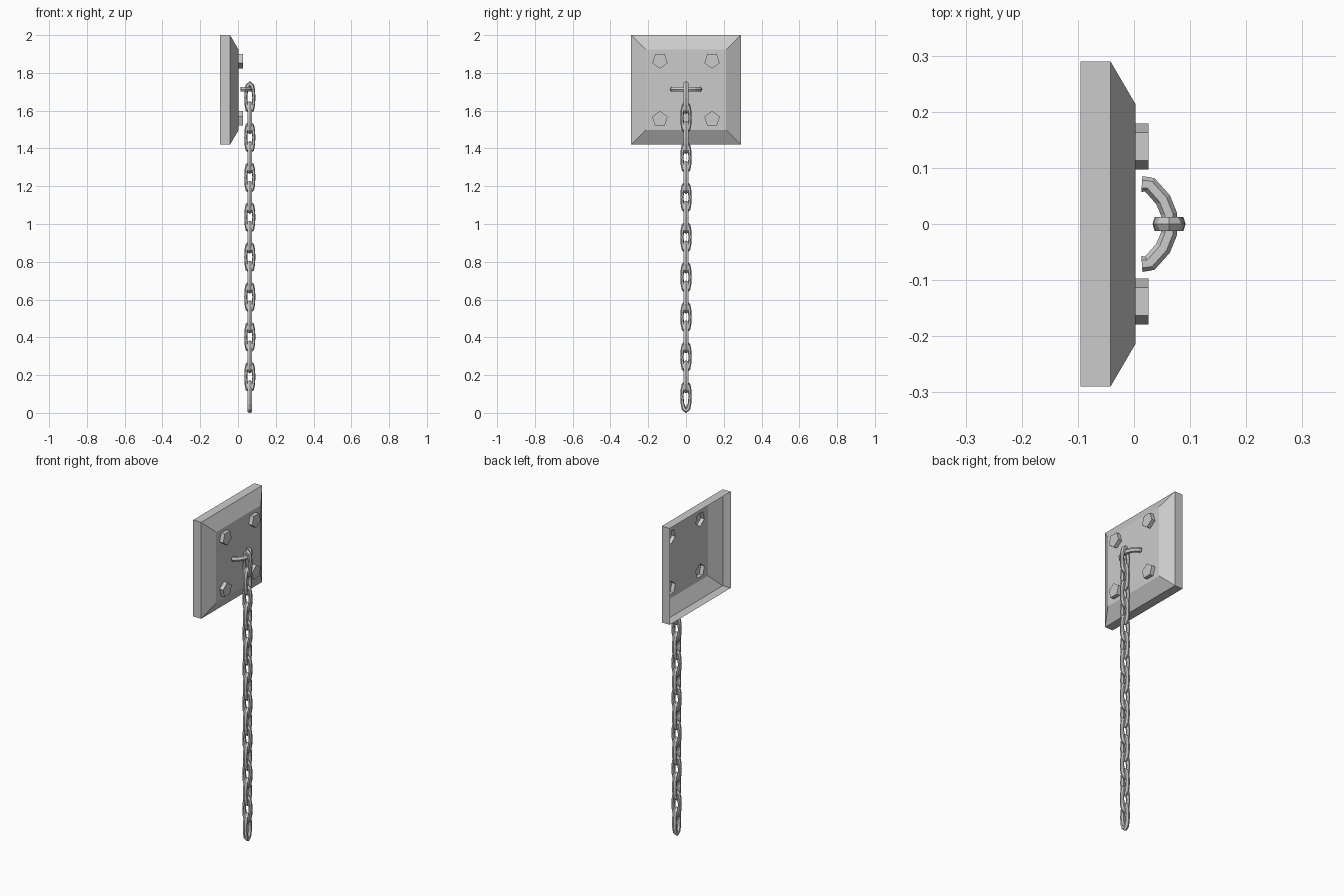
import bpy, bmesh
from math import sin, cos, pi
from mathutils import Vector

if "Cube" in bpy.data.objects:
    bpy.data.objects.remove(bpy.data.objects["Cube"])

CX = 0.0625   # chain axis
ZC = 1.71     # plate centre height


def finish(bm, name):
    bmesh.ops.recalc_face_normals(bm, faces=bm.faces)
    me = bpy.data.meshes.new(name)
    bm.to_mesh(me)
    bm.free()
    ob = bpy.data.objects.new(name, me)
    bpy.context.collection.objects.link(ob)
    return ob


def loft(bm, loops):
    for a, b in zip(loops, loops[1:]):
        n = len(a)
        for i in range(n):
            bm.faces.new((a[i], a[(i + 1) % n], b[(i + 1) % n], b[i]))


def tube(name, pts, radii, normal, depth, sides=6, closed=False):
    """Sweep a polygon section along a planar path."""
    bm = bmesh.new()
    n = len(pts)
    rings = []
    for i, p in enumerate(pts):
        a = pts[(i - 1) % n] if closed else pts[max(i - 1, 0)]
        b = pts[(i + 1) % n] if closed else pts[min(i + 1, n - 1)]
        side = (b - a).normalized().cross(normal)
        ring = []
        for k in range(sides):
            t = 2 * pi * (k + 0.5) / sides
            ring.append(bm.verts.new(p + side * radii[i] * sin(t) + normal * depth * cos(t)))
        rings.append(ring)
    if closed:
        loft(bm, rings + [rings[0]])
    else:
        loft(bm, rings)
        bm.faces.new(rings[0])
        bm.faces.new(rings[-1])
    return finish(bm, name)


# Wall plate: open-backed bevelled shell with hollow pentagonal bolt heads
bm = bmesh.new()


def square(x, h):
    return [bm.verts.new((x, sy * h, ZC + sz * h))
            for sy, sz in ((-1, -1), (1, -1), (1, 1), (-1, 1))]


rims = [square(-0.095, 0.29), square(-0.042, 0.29), square(0.003, 0.213)]
loft(bm, rims)
edges = [bm.edges.get((rims[2][i], rims[2][(i + 1) % 4])) for i in range(4)]
for sy in (-1, 1):
    for sz in (-1, 1):
        base, top = [[bm.verts.new((x, sy * 0.138 + 0.043 * sin(2 * pi * k / 5),
                                    ZC + sz * (0.155 - 0.043 * cos(2 * pi * k / 5))))
                      for k in range(5)] for x in (0.003, 0.026)]
        loft(bm, [base, top])
        bm.faces.new(top)
        edges += [bm.edges.get((base[i], base[(i + 1) % 5])) for i in range(5)]
bmesh.ops.triangle_fill(bm, use_beauty=True, use_dissolve=False, edges=edges,
                        normal=(1, 0, 0))
bmesh.ops.recalc_face_normals(bm, faces=bm.faces)
plate = finish(bm, "wall_plate")
cap = max(plate.data.polygons, key=lambda f: f.center.x)
if cap.normal.x < 0:
    plate.data.flip_normals()

# Staple holding the chain
half = [(0.014, 0.071), (0.028, 0.070), (0.052, 0.043), (0.062, 0.018)]
path = [Vector((x, -y, 1.713)) for x, y in half]
path += [Vector((x, y, 1.713)) for x, y in reversed(half)]
tube("staple", path, [0.0145] * len(path), Vector((0, 0, 1)), 0.0145)

# Chain: oval links, alternately turned a quarter
N, HALF, LINKS = 12, 0.086, 16
pitch = (1.755 - 2 * HALF) / (LINKS - 1)
for i in range(LINKS):
    z = HALF + pitch * i
    turned = i % 2 == 1
    across = Vector((1, 0, 0)) if turned else Vector((0, 1, 0))
    normal = Vector((0, 1, 0)) if turned else Vector((1, 0, 0))
    pts, radii = [], []
    for k in range(N):
        t = 2 * pi * k / N
        r = 0.008 + 0.006 * abs(sin(t)) ** 2
        pts.append(Vector((CX, 0, z)) + across * 0.0215 * cos(t)
                   + Vector((0, 0, (HALF - 0.0125) * sin(t))))
        radii.append(r)
    tube(f"chain_link_{i + 1:02d}", pts, radii, normal, 0.0145, closed=True)
